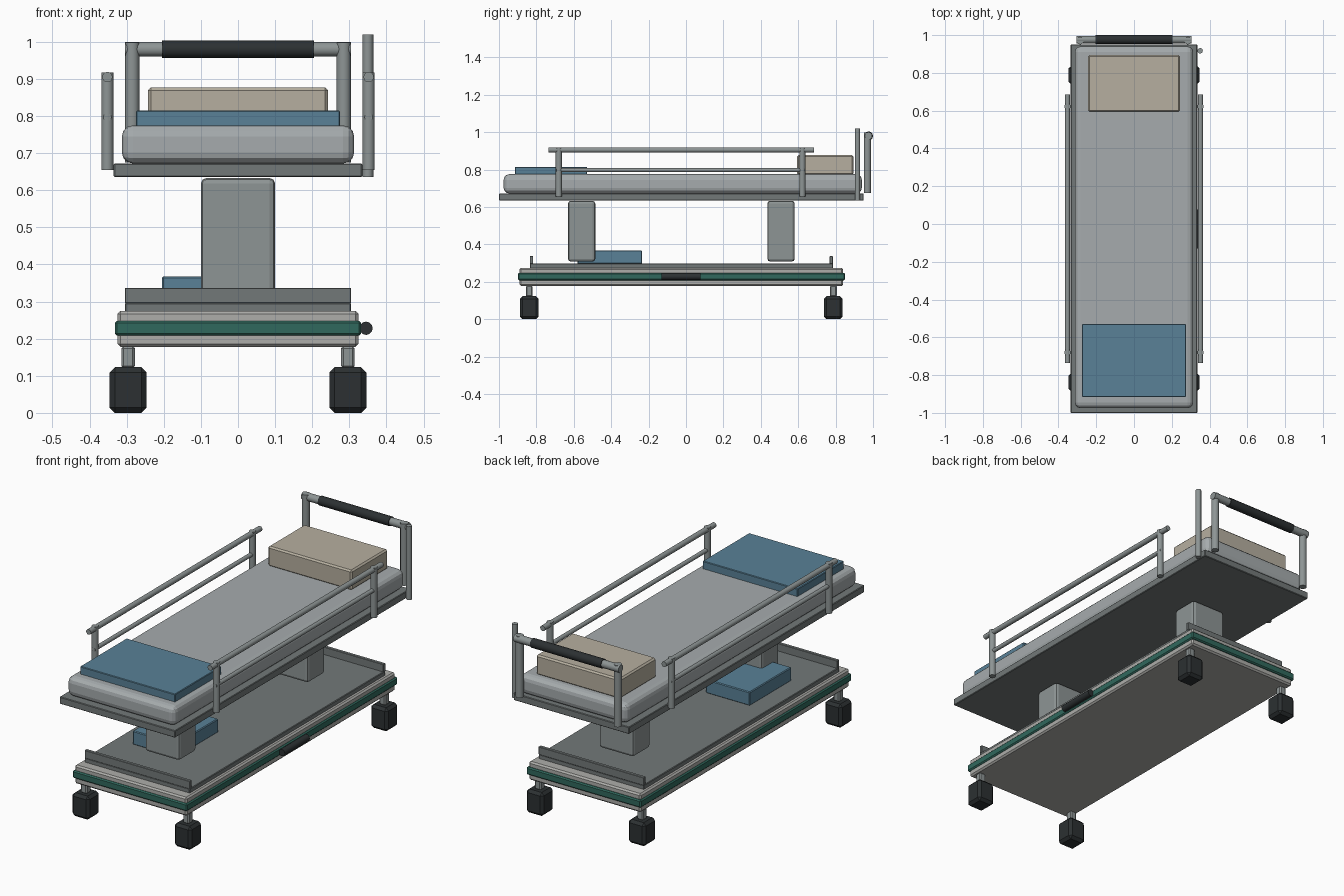
import bpy
from mathutils import Vector

if "Cube" in bpy.data.objects:
    bpy.data.objects.remove(bpy.data.objects["Cube"])


def mat(name, r, g, b):
    m = bpy.data.materials.new(name)
    m.diffuse_color = (r, g, b, 1)
    m.use_nodes = True
    m.node_tree.nodes["Principled BSDF"].inputs["Base Color"].default_value = m.diffuse_color
    return m


STEEL = mat("steel", 0.27, 0.30, 0.30)
DECK = mat("deck_grey", 0.17, 0.19, 0.19)
PAD = mat("pad_grey", 0.38, 0.41, 0.42)
SHELL = mat("shell_grey", 0.42, 0.42, 0.40)
GREEN = mat("green", 0.03, 0.14, 0.11)
BLUE = mat("blue", 0.10, 0.22, 0.31)
BEIGE = mat("beige", 0.47, 0.43, 0.35)
BLACK = mat("black", 0.025, 0.03, 0.032)


def box(name, x, y, z, material, bevel=0.0, segments=1):
    """Box from (min, max) pairs, with optional bevelled edges."""
    bpy.ops.mesh.primitive_cube_add(size=1)
    o = bpy.context.object
    o.name = name
    for v in o.data.vertices:
        v.co = [lo + (c + 0.5) * (hi - lo) for c, (lo, hi) in zip(v.co, (x, y, z))]
    o.data.materials.append(material)
    if bevel:
        m = o.modifiers.new("bevel", 'BEVEL')
        m.width, m.segments = bevel, segments
        m.limit_method = 'NONE'
    return o


def tube(name, a, b, r, material, sides=12):
    """Cylinder between two points."""
    a, b = Vector(a), Vector(b)
    bpy.ops.mesh.primitive_cylinder_add(vertices=sides, radius=r, depth=(b - a).length,
                                        location=(a + b) / 2)
    o = bpy.context.object
    o.name = name
    o.rotation_euler = (b - a).to_track_quat('Z', 'Y').to_euler()
    o.data.materials.append(material)
    bpy.ops.object.shade_smooth_by_angle(angle=0.7)
    return o


# base shell, bumper band and utility tray with end lips
box("base_shell", (-.325, .325), (-.89, .84), (.178, .275), SHELL, .008)
box("bumper_band", (-.332, .332), (-.898, .85), (.208, .248), GREEN, .006)
box("base_tray", (-.305, .305), (-.835, .785), (.272, .297), DECK, .003)
for n, y in (("foot", -.826), ("head", .777)):
    box(n + "_tray_lip", (-.305, .305), (y - .009, y + .009), (.295, .337), DECK, .002)
tube("side_pedal", (.345, -.13, .228), (.345, .077, .228), .018, BLACK)

# casters
for end, y in (("foot", -.838), ("head", .788)):
    for side, s in (("left", -1), ("right", 1)):
        x = s * .296
        box(f"{end}_{side}_wheel", (x - .05, x + .05), (y - .05, y + .05), (0, .123), BLACK, .014)
        box(f"{end}_{side}_stem", (x - .018, x + .018), (y - .018, y + .018), (.12, .18), STEEL, .006)

# lift columns
for n, y in (("foot", -.558), ("head", .508)):
    box(n + "_lift_column", (-.1, .1), (y - .073, y + .073), (.308, .633), STEEL, .015, 2)

# deck and bedding
box("deck", (-.335, .335), (-1, .95), (.635, .672), DECK, .003)
box("mattress", (-.313, .313), (-.975, .94), (.672, .775), PAD, .03, 3)
box("pillow", (-.243, .243), (.593, .895), (.772, .877), BEIGE, .008)
box("blanket", (-.275, .275), (-.915, -.53), (.77, .815), BLUE, .003)
box("stored_blanket", (-.205, .05), (-.58, -.235), (.296, .368), BLUE, .004)

# side rails
for side, s in (("left", -1), ("right", 1)):
    x = s * .352
    tube(side + "_top_rail", (x, -.735, .905), (x, .685, .905), .014, STEEL)
    tube(side + "_middle_rail", (x, -.695, .797), (x, .636, .797), .011, STEEL)
    for n, y in (("foot", -.68), ("head", .622)):
        tube(f"{side}_{n}_rail_post", (x, y, .655), (x, y, .917), .0165, STEEL)

# push handle
for side, s in (("left", -1), ("right", 1)):
    tube(side + "_handle_post", (s * .285, .97, .675), (s * .285, .97, .998), .0195, STEEL)
tube("handle_bar", (-.305, .976, .98), (.305, .976, .98), .02, STEEL)
tube("handle_grip", (-.205, .976, .98), (.205, .976, .98), .024, BLACK)

# drip pole
tube("drip_pole", (.35, .917, .635), (.35, .917, 1.02), .0145, STEEL)
